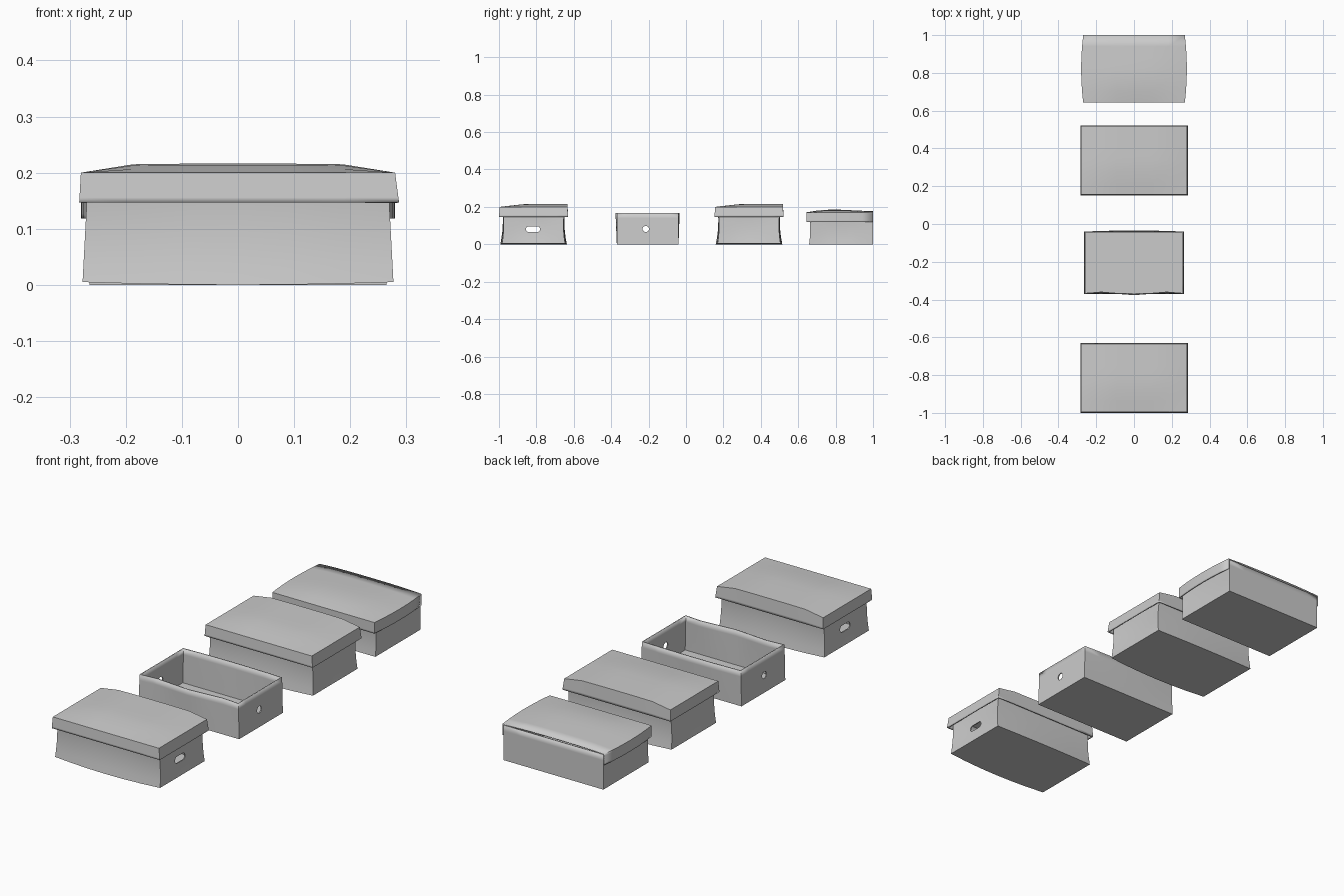
import bpy, bmesh, math
from mathutils import Vector

if "Cube" in bpy.data.objects:
    bpy.data.objects.remove(bpy.data.objects["Cube"])


def shell(name, hx, y0, y1, z0, z1, removed, shape, thick=0.005, cutter=None):
    """Subdivided box with some sides removed, warped by shape(u, v, w), given card thickness."""
    bm = bmesh.new()
    bmesh.ops.create_cube(bm, size=2)
    bmesh.ops.subdivide_edges(bm, edges=bm.edges[:], cuts=5, use_grid_fill=True)
    bm.normal_update()
    gone = [f for f in bm.faces if any(f.normal.dot(Vector(d)) > 0.9 for d in removed)]
    bmesh.ops.delete(bm, geom=gone, context='FACES')
    for v in bm.verts:
        u, t, w = v.co
        base = Vector((u * hx, (y0 + y1) / 2 + t * (y1 - y0) / 2, (z0 + z1) / 2 + w * (z1 - z0) / 2))
        v.co = base + Vector(shape(u, t, w))
    me = bpy.data.meshes.new(name)
    bm.to_mesh(me)
    bm.free()
    ob = bpy.data.objects.new(name, me)
    bpy.context.collection.objects.link(ob)
    bpy.ops.object.select_all(action='DESELECT')
    bpy.context.view_layer.objects.active = ob
    ob.select_set(True)
    bpy.ops.object.shade_smooth_by_angle(angle=math.radians(30))
    sol = ob.modifiers.new("card", 'SOLIDIFY')
    sol.thickness = thick
    sol.offset = -1
    sol.use_even_offset = True
    if cutter:
        cut = ob.modifiers.new("holes", 'BOOLEAN')
        cut.operation = 'DIFFERENCE'
        cut.solver = 'EXACT'
        cut.object = cutter
    return ob


def hole_cutter(name, y, z, r, stretch):
    """Rounded slot running through both ends of a box."""
    bm = bmesh.new()
    pts = []
    for i in range(12):
        a = 2 * math.pi * (i + 0.5) / 12
        c = math.cos(a)
        pts.append((-0.4, y + r * c + math.copysign(stretch, c), z + r * math.sin(a)))
    face = bm.faces.new([bm.verts.new(p) for p in pts])
    ext = bmesh.ops.extrude_face_region(bm, geom=[face])
    bmesh.ops.translate(bm, vec=(0.8, 0, 0), verts=[g for g in ext['geom'] if isinstance(g, bmesh.types.BMVert)])
    bmesh.ops.recalc_face_normals(bm, faces=bm.faces[:])
    me = bpy.data.meshes.new(name)
    bm.to_mesh(me)
    bm.free()
    ob = bpy.data.objects.new(name, me)
    bpy.context.collection.objects.link(ob)
    ob.hide_render = True
    ob.hide_viewport = False
    ob.display_type = 'WIRE'
    return ob


def clamp(a):
    return max(0.0, min(1.0, a))


# Worn card warps: u, v, w run from -1 to 1 across x, y, z
def body_warp(u, v, w):
    low = (1 - w) / 2
    waist = 1 - w * w
    dx = u * (0.010 * low - 0.007 * waist * (1 - v * v))
    dy = v * (0.010 * low * (1 - u * u) - 0.008 * waist)
    return dx, dy, 0.005 * low * min(1, u * u)


def open_warp(u, v, w):
    high = (1 + w) / 2
    wave = 0.007 * math.cos(u * math.pi * 1.5) * high
    return -0.004 * u * high, (0.006 * (1 - u * u) * high if v > 0 else -wave) * abs(v), 0


def lid_warp(u, v, w):
    low = (1 - w) / 2
    dome = 0.016 * clamp((1 - abs(u)) * 2.8) * clamp((v + 1) * 1.3) * (1 - low)
    dx = (0.007 if u > 0 else 0.003) * u * low
    return dx, 0.004 * v * low, dome


def hinged_warp(u, v, w):
    high = (1 + w) / 2
    dome = 0.014 * high * (1 - abs(u) ** 3) * clamp((v + 1) * 2) * (1 - 0.6 * clamp(v))
    return 0.011 * u * (1 - v * v), 0, dome


def hinged_body_warp(u, v, w):
    return -0.006 * u * (1 - w * w) * (1 - v * v), (-0.006 * v * (1 - w * w) if v < 0 else 0), 0


UP, DOWN, BACK = (0, 0, 1), (0, 0, -1), (0, 1, 0)

# Two boxes with loose lids, the front one with hand slots
slot = hole_cutter("slot_cutter", -0.818, 0.081, 0.016, 0.022)
for label, y, cutter in (("front", -0.815, slot), ("third", 0.337, None)):
    shell(label + "_box_body", 0.267, y - 0.168, y + 0.168, 0, 0.195, [UP], body_warp, cutter=cutter)
    shell(label + "_box_lid", 0.280, y - 0.181, y + 0.181, 0.147, 0.200, [DOWN], lid_warp)

# Open box with round holes in its ends
round_cut = hole_cutter("round_cutter", -0.215, 0.082, 0.017, 0)
shell("open_box_body", 0.265, -0.370, -0.040, 0, 0.168, [UP], open_warp, cutter=round_cut)

# Back box with a hinged lid joined to its rear wall
shell("hinged_box_body", 0.264, 0.658, 1.0, 0, 0.166, [UP], hinged_body_warp)
shell("hinged_box_lid", 0.269, 0.643, 1.0, 0.118, 0.171, [DOWN, BACK], hinged_warp, thick=0.004)
